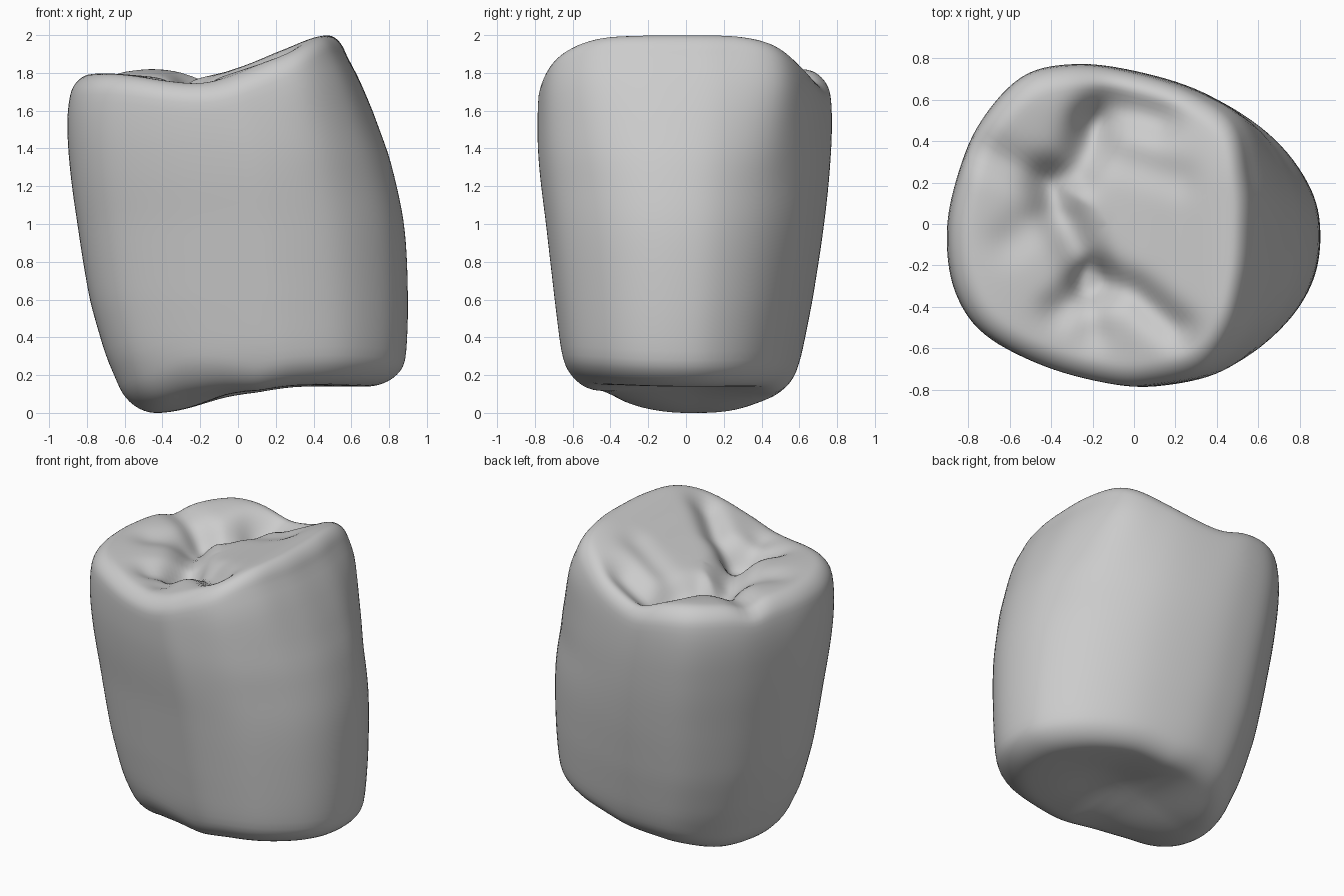
import bpy, bmesh, math
from mathutils import Vector

if "Cube" in bpy.data.objects:
    bpy.data.objects.remove(bpy.data.objects["Cube"])


def hermite(p0, p1, p2, p3, t):
    """Catmull-Rom blend between p1 and p2."""
    return 0.5 * (2 * p1 + (p2 - p0) * t + (2 * p0 - 5 * p1 + 4 * p2 - p3) * t * t
                  + (3 * p1 - p0 - 3 * p2 + p3) * t ** 3)


def curve(keys, values, x):
    """Smooth curve through values at the given keys, clamped at both ends."""
    x = min(max(x, keys[0]), keys[-1])
    last = len(keys) - 1
    i = max(k for k in range(last) if keys[k] <= x)
    t = (x - keys[i]) / (keys[i + 1] - keys[i])
    return hermite(values[max(i - 1, 0)], values[i], values[i + 1],
                   values[min(i + 2, last)], t)


def closed_outline(points, steps=7):
    """Smooth closed loop through the points."""
    pts = [Vector(p) for p in points]
    n = len(pts)
    return [hermite(pts[i - 1], pts[i], pts[(i + 1) % n], pts[(i + 2) % n], s / steps)
            for i in range(n) for s in range(steps)]


# Cross-sections scaled to the unit square: egg-shaped low down, squarer at the crown
LEFT_SIDE = [(.08, .96), (-.25, 1), (-.56, .92), (-.82, .61), (-.96, .22), (-1, -.1),
             (-.95, -.42), (-.78, -.68), (-.42, -.88), (-.02, -.99), (.25, -1)]
body = closed_outline([(1, -.06), (.95, .25), (.76, .57), (.45, .82)] + LEFT_SIDE
                      + [(.57, -.9), (.82, -.66), (.96, -.38)])
crown = closed_outline([(1, -.06), (.99, .3), (.86, .7), (.5, .87)] + LEFT_SIDE
                       + [(.62, -.94), (.87, -.7), (.97, -.38)])
outline = list(zip(body, crown))

# Side limits of the body at several heights
LEVELS = [.1, .3, .6, 1, 1.35, 1.6, 1.75, 1.88, 2]
X_MIN = [-.62, -.7, -.785, -.85, -.895, -.903, -.875, -.83, -.78]
X_MAX = [.86, .89, .9, .88, .805, .715, .65, .58, .48]
Y_MIN = [-.58, -.65, -.69, -.735, -.775, -.78, -.77, -.735, -.67]
Y_MAX = [.55, .61, .67, .73, .765, .772, .755, .7, .62]


def wall_point(column, z):
    lo_x, hi_x, lo_y, hi_y = (curve(LEVELS, v, z) for v in (X_MIN, X_MAX, Y_MIN, Y_MAX))
    uv = column[0].lerp(column[1], curve([1.2, 1.55, 1.9], [0, .4, 1], z))
    return Vector(((lo_x + hi_x) / 2 + uv.x * (hi_x - lo_x) / 2,
                   (lo_y + hi_y) / 2 + uv.y * (hi_y - lo_y) / 2))


# Grooves of the chewing surface: path, width, depth
GROOVES = [
    ([(-.18, .48), (-.28, .26), (-.4, .2), (-.38, .08), (-.27, -.12), (-.2, -.27)], .1, .11),
    ([(-.4, .2), (-.74, .36)], .08, .05),
    ([(-.4, .08), (-.6, -.08)], .1, .03),
    ([(-.2, .48), (-.12, .57), (.12, .5)], .09, .08),
    ([(-.15, .34), (.22, .22)], .08, .025),
    ([(-.2, -.27), (-.36, -.42)], .08, .06),
    ([(-.2, -.27), (0, -.33), (.2, -.5)], .08, .08),
    ([(-.22, -.3), (-.2, -.52)], .07, .04)]


def groove_depth(p):
    depth = 0
    for path, width, deep in GROOVES:
        near = 9
        for a, b in zip(path, path[1:]):
            a, b = Vector(a), Vector(b)
            t = min(max((p - a).dot(b - a) / (b - a).length_squared, 0), 1)
            near = min(near, (p - a - t * (b - a)).length)
        depth += deep * math.exp(-(near / width) ** 2)
    return min(depth, .18)


def bump(p, x, y, width):
    return math.exp(-((p.x - x) ** 2 + (p.y - y) ** 2) / width ** 2)


def top_height(p):
    z = curve([-.9, -.7, -.35, -.15, 0, .2, .45, .65],
              [1.79, 1.8, 1.78, 1.79, 1.83, 1.91, 2, 1.98], p.x)
    z -= .6 * max(abs(p.y + .1) - .28, 0) ** 2 * max(p.x + .3, 0)
    z += .04 * bump(p, -.42, .62, .22) - .03 * bump(p, -.22, -.65, .25)
    return z - groove_depth(p)


def bottom_height(p):
    z = curve([-.7, -.4, 0, .3, .8], [.03, 0, .07, .12, .14], p.x)
    lobe = min(max(.2 - p.x, .1), .5) * max(abs(p.y - .06) - .05, 0) ** 2
    return z + lobe + .06 * bump(p, .15, 0, .32)


def rim(column, height, offset, z):
    """Find where the wall meets the rounded edge of a cap."""
    for _ in range(6):
        z = height(wall_point(column, z)) + offset
    return z


def cap_rows(height, radius, flat, centre, z_rims):
    """Rings from the rim over a rounded edge to just short of the centre."""
    rows = []
    arc, inner, start = 9, 22, .3
    angles = [start + (math.pi / 2 - start) * k / arc for k in range(arc + 1)]
    scales = [(flat + (1 - flat) * math.cos(a) / math.cos(start),
               radius * (1 - math.sin(a)) / (1 - math.sin(start))) for a in angles]
    scales += [(flat * (1 - k / inner), 0) for k in range(1, inner)]
    for s, drop in scales:
        row = []
        for column, z in zip(outline, z_rims):
            p = centre + s * (wall_point(column, z) - centre)
            row.append((p.x, p.y, height(p) - drop))
        rows.append(row)
    return rows


# Crown and base share their rims with the wall
TOP_R, BASE_R = .1, -.13
top_rims = [rim(column, top_height, -TOP_R, 1.7) for column in outline]
base_rims = [rim(column, bottom_height, -BASE_R, .2) for column in outline]
top_centre, base_centre = Vector((-.12, 0)), Vector((.1, 0))
top = cap_rows(top_height, TOP_R, .85, top_centre, top_rims)
base = cap_rows(bottom_height, BASE_R, .74, base_centre, base_rims)

# The wall meets each cap at that cap's own first ring
wall = []
WALL_ROWS = 28
for k in range(1, WALL_ROWS):
    row = []
    for i, column in enumerate(outline):
        z = base[0][i][2] + (top[0][i][2] - base[0][i][2]) * k / WALL_ROWS
        p = wall_point(column, z)
        row.append((p.x, p.y, z))
    wall.append(row)

# Skin all rings into one closed body
bm = bmesh.new()
rings = [[bm.verts.new(co) for co in row] for row in base[::-1] + wall + top]
for a, b in zip(rings, rings[1:]):
    for i in range(len(a)):
        j = (i + 1) % len(a)
        bm.faces.new((a[i], a[j], b[j], b[i]))
for ring, centre, height in ((rings[0], base_centre, bottom_height),
                             (rings[-1], top_centre, top_height)):
    pole = bm.verts.new((centre.x, centre.y, height(centre)))
    for i in range(len(ring)):
        bm.faces.new((ring[i - 1], ring[i], pole))
bmesh.ops.recalc_face_normals(bm, faces=bm.faces)

# Soften the creases where the wall meets the caps
for _ in range(3):
    bmesh.ops.smooth_vert(bm, verts=bm.verts, factor=.5, use_axis_x=True,
                          use_axis_y=True, use_axis_z=True)
for face in bm.faces:
    face.smooth = True

# Stand the body on the floor
floor = min(v.co.z for v in bm.verts)
bmesh.ops.translate(bm, verts=bm.verts, vec=(0, 0, -floor))
mesh = bpy.data.meshes.new("tooth_body")
bm.to_mesh(mesh)
bm.free()
tooth = bpy.data.objects.new("tooth_body", mesh)
bpy.context.collection.objects.link(tooth)

# Single plain grey material
grey = bpy.data.materials.new("plain_grey")
grey.use_nodes = True
grey.diffuse_color = (.6, .6, .6, 1)
grey.node_tree.nodes["Principled BSDF"].inputs["Base Color"].default_value = (.6, .6, .6, 1)
mesh.materials.append(grey)
